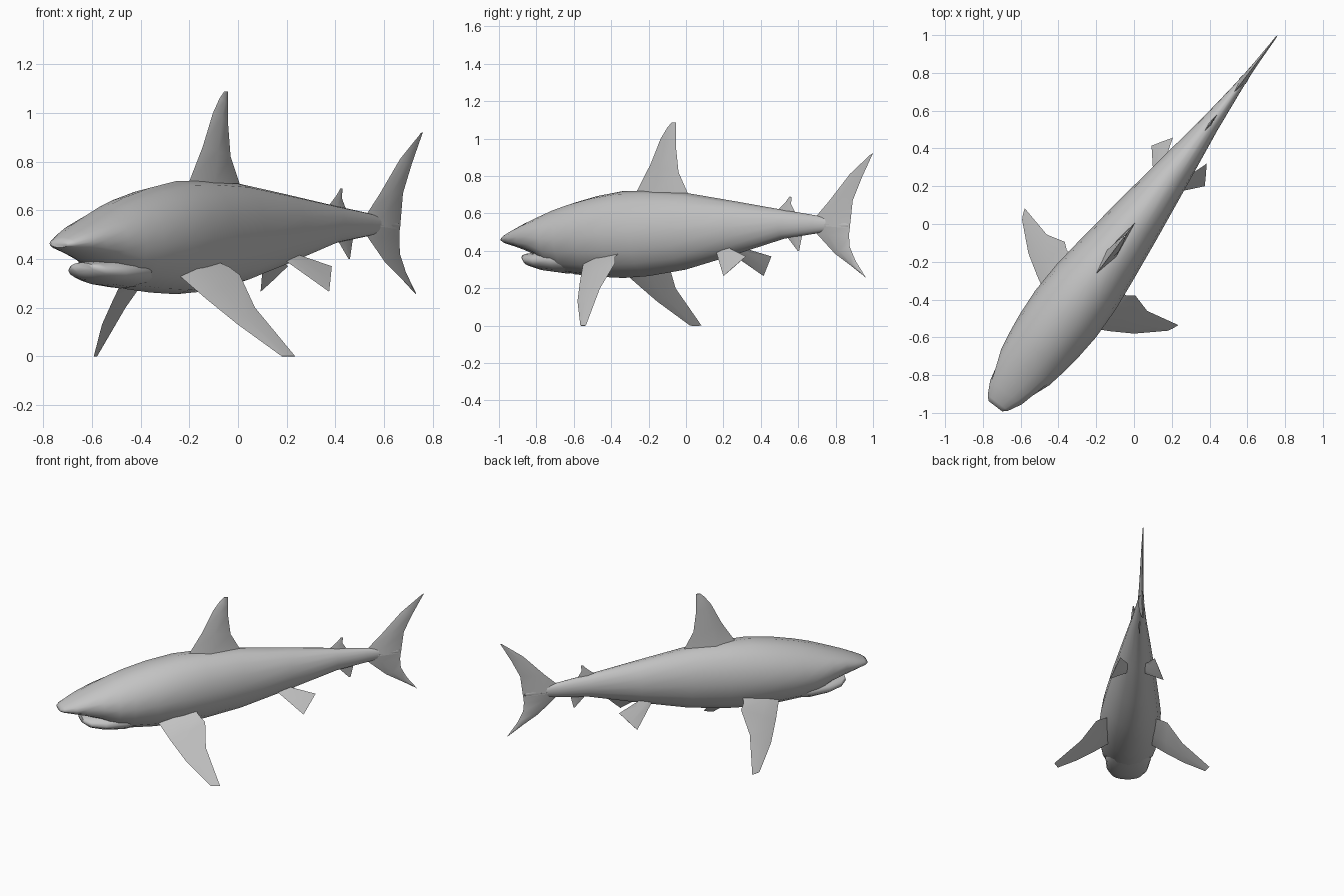
import bpy, bmesh, math
from mathutils import Matrix, Vector

cube = bpy.data.objects.get("Cube")
if cube:
    bpy.data.objects.remove(cube)

# One plain grey for the whole animal
grey = bpy.data.materials.new("shark_grey")
grey.use_nodes = True
colour = (0.55, 0.55, 0.55, 1)
grey.diffuse_color = colour
grey.node_tree.nodes["Principled BSDF"].inputs["Base Color"].default_value = colour

# Parts are laid out with the nose along -y, then turned to the swimming heading
HEADING = Matrix.Rotation(-0.65, 4, "Z")


def loft(name, rings, sharp=45):
    """Skin a list of closed rings, capping both ends."""
    bm = bmesh.new()
    loops = [[bm.verts.new(p) for p in ring] for ring in rings]
    n = len(loops[0])
    for a, b in zip(loops, loops[1:]):
        for i in range(n):
            j = (i + 1) % n
            bm.faces.new((a[i], a[j], b[j], b[i]))
    bm.faces.new(loops[0])
    bm.faces.new(loops[-1])
    bmesh.ops.recalc_face_normals(bm, faces=bm.faces)
    bm.transform(HEADING)
    mesh = bpy.data.meshes.new(name)
    bm.to_mesh(mesh)
    bm.free()
    for face in mesh.polygons:
        face.use_smooth = True
    mesh.set_sharp_from_angle(angle=math.radians(sharp))
    mesh.materials.append(grey)
    obj = bpy.data.objects.new(name, mesh)
    bpy.context.collection.objects.link(obj)
    return obj


def oval(y, low, high, half_width, dent=1.0, sides=16):
    """Upright elliptical section; dent pinches the two side points."""
    ring = []
    for i in range(sides):
        a = math.tau * i / sides
        pinch = dent if i % (sides // 2) == 0 else 1.0
        ring.append((half_width * pinch * math.cos(a), y,
                     (low + high) / 2 + (high - low) / 2 * math.sin(a)))
    return ring


def fin(name, pairs, thick):
    """Lens-section fin from (leading, trailing) point pairs, root to tip."""
    pairs = [(Vector(a), Vector(b)) for a, b in pairs]
    root, tip = pairs[0], pairs[-1]
    normal = (root[1] - root[0]).cross(tip[0] - root[0]).normalized()
    rings = []
    for i, (lead, trail) in enumerate(pairs):
        swell = normal * thick * (1 - 0.85 * i / (len(pairs) - 1))
        mid = lead.lerp(trail, 0.4)
        rings.append((lead, mid + swell, trail, mid - swell))
    return loft(name, rings)


def middle_fin(name, pairs, thick):
    fin(name, [((0, *a), (0, *b)) for a, b in pairs], thick)


def paired_fin(name, pairs, thick):
    for side, sign in (("left", 1), ("right", -1)):
        fin(side + "_" + name,
            [[(sign * x, y, z) for x, y, z in pair] for pair in pairs], thick)


# Body: station, belly height, back height, half width
body = [
    (-1.212, .447, .472, .045), (-1.19, .437, .488, .068),
    (-1.12, .42, .52, .105), (-1.05, .40, .55, .132),
    (-.95, .365, .588, .16), (-.85, .30, .627, .178),
    (-.75, .275, .657, .192), (-.6, .262, .692, .203),
    (-.42, .255, .72, .197), (-.25, .265, .722, .178),
    (0, .30, .71, .146), (.33, .38, .665, .10),
    (.66, .465, .618, .052), (.87, .492, .59, .028),
    (1.0, .512, .568, .014), (1.09, .53, .545, .004),
]
loft("body", [oval(*s, dent=0.88 if s[0] == -1.05 else 1) for s in body], 60)

# Lower jaw set back under the snout
jaw = [(-1.06, .345, .385, .06), (-1.02, .315, .39, .10),
       (-.93, .293, .40, .135), (-.8, .279, .42, .15), (-.68, .285, .42, .12)]
loft("lower_jaw", [oval(*s) for s in jaw], 60)

# Fins on the centre line: pairs of (station, height)
middle_fin("dorsal_fin", [
    ((-.37, .68), (.04, .66)), ((-.33, .72), (.01, .712)),
    ((-.24, .86), (-.05, .82)), ((-.17, 1.0), (-.068, .96)),
    ((-.125, 1.06), (-.068, 1.03)), ((-.095, 1.087), (-.068, 1.087))], .035)
middle_fin("second_dorsal_fin", [
    ((.59, .59), (.75, .58)), ((.62, .622), (.73, .61)),
    ((.67, .662), (.705, .65)), ((.695, .69), (.71, .688))], .01)
middle_fin("anal_fin", [
    ((.66, .50), (.80, .51)), ((.685, .468), (.778, .475)),
    ((.75, .40), (.76, .40))], .01)
middle_fin("tail_upper_lobe", [
    ((.85, .54), (1.1, .52)), ((.88, .59), (1.105, .56)),
    ((.96, .665), (1.12, .67)), ((1.1, .81), (1.18, .79)),
    ((1.235, .912), (1.256, .922))], .022)
middle_fin("tail_lower_lobe", [
    ((.85, .54), (1.1, .54)), ((.88, .49), (1.095, .48)),
    ((1.0, .385), (1.1, .42)), ((1.1, .325), (1.14, .345)),
    ((1.2, .262), (1.21, .255))], .022)

# Paired fins: pairs of (sideways, station, height)
paired_fin("pectoral_fin", [
    ((.10, -.60, .355), (.12, -.34, .40)),
    ((.142, -.583, .33), (.20, -.325, .368)),
    ((.24, -.53, .235), (.235, -.297, .335)),
    ((.351, -.462, .13), (.334, -.324, .20)),
    ((.485, -.341, 0), (.511, -.284, 0))], .016)
paired_fin("pelvic_fin", [
    ((.03, .22, .41), (.04, .31, .43)),
    ((.06, .25, .39), (.065, .345, .413)),
    ((.177, .386, .265), (.113, .488, .37))], .008)
